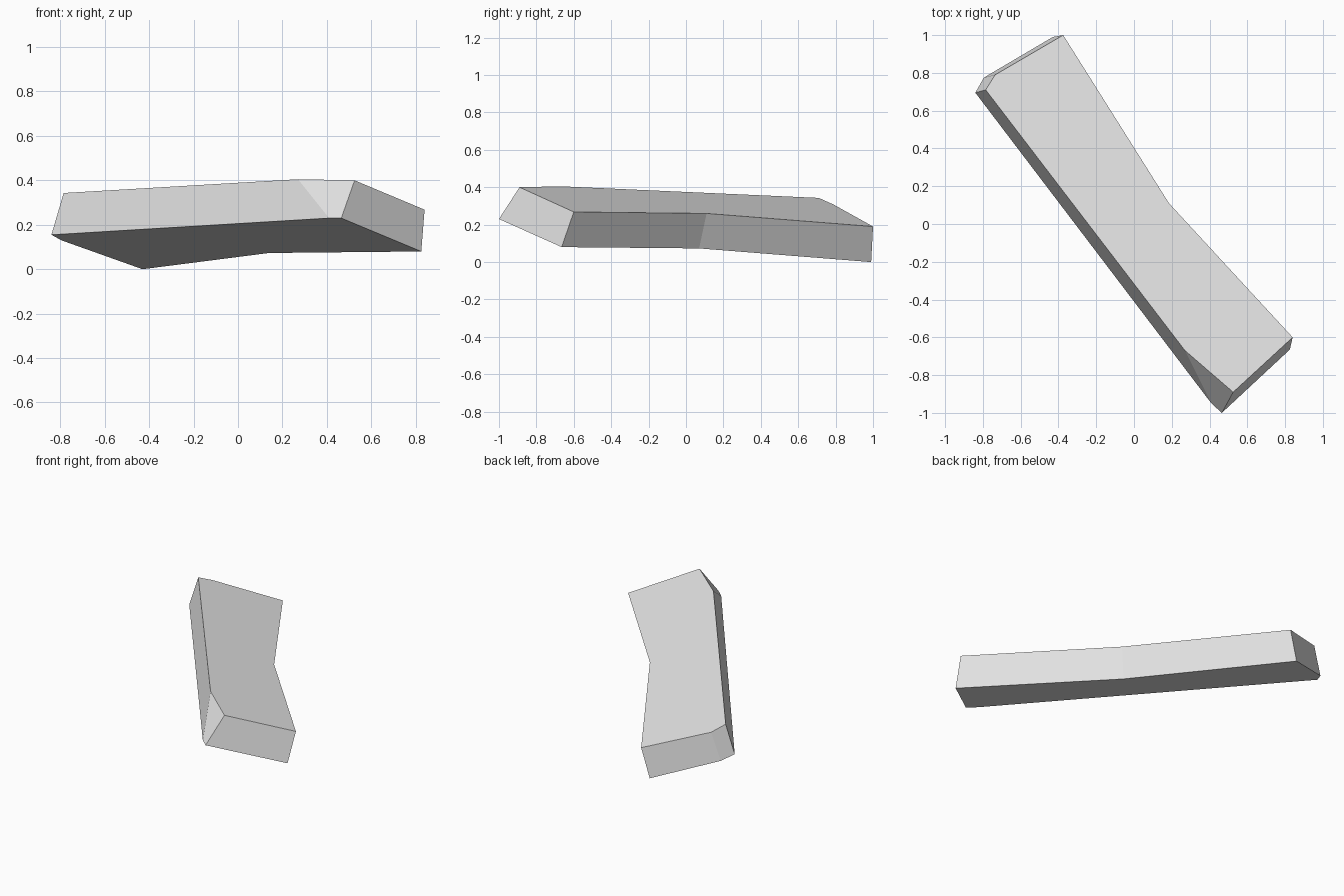
import bpy
import bmesh

# Remove the default cube
cube = bpy.data.objects.get("Cube")
if cube:
    bpy.data.objects.remove(cube, do_unlink=True)

# Plain grey material
grey = bpy.data.materials.new("plain_grey")
grey.use_nodes = True
colour = (0.8, 0.8, 0.8, 1.0)
grey.diffuse_color = colour
grey.node_tree.nodes["Principled BSDF"].inputs["Base Color"].default_value = colour

# Matching outlines of the tilted slab, counterclockwise from the back corner
upper_outline = [
    (-0.375, 1.0, 0.19),
    (-0.735, 0.79, 0.307),
    (-0.785, 0.71, 0.343),
    (0.27, -0.67, 0.405),
    (0.525, -0.89, 0.40),
    (0.84, -0.60, 0.268),
    (0.185, 0.11, 0.26),
]
lower_outline = [
    (-0.43, 0.99, 0.0),
    (-0.795, 0.775, 0.13),
    (-0.84, 0.695, 0.155),
    (0.41, -0.95, 0.23),
    (0.465, -1.0, 0.23),
    (0.825, -0.665, 0.08),
    (0.14, 0.07, 0.073),
]


def build_slab(name, upper, lower, material):
    """Loft flat walls between two outlines and cap both ends."""
    bm = bmesh.new()
    top = [bm.verts.new(p) for p in upper]
    base = [bm.verts.new(p) for p in lower]
    bm.faces.new(top)
    bm.faces.new(base[::-1])
    count = len(top)
    for i in range(count):
        j = (i + 1) % count
        bm.faces.new((top[j], top[i], base[i], base[j]))
    bmesh.ops.recalc_face_normals(bm, faces=bm.faces)
    mesh = bpy.data.meshes.new(name)
    bm.to_mesh(mesh)
    bm.free()
    mesh.materials.append(material)
    slab = bpy.data.objects.new(name, mesh)
    bpy.context.collection.objects.link(slab)
    return slab


# Faceted, bent plank
build_slab("bent_plank", upper_outline, lower_outline, grey)
